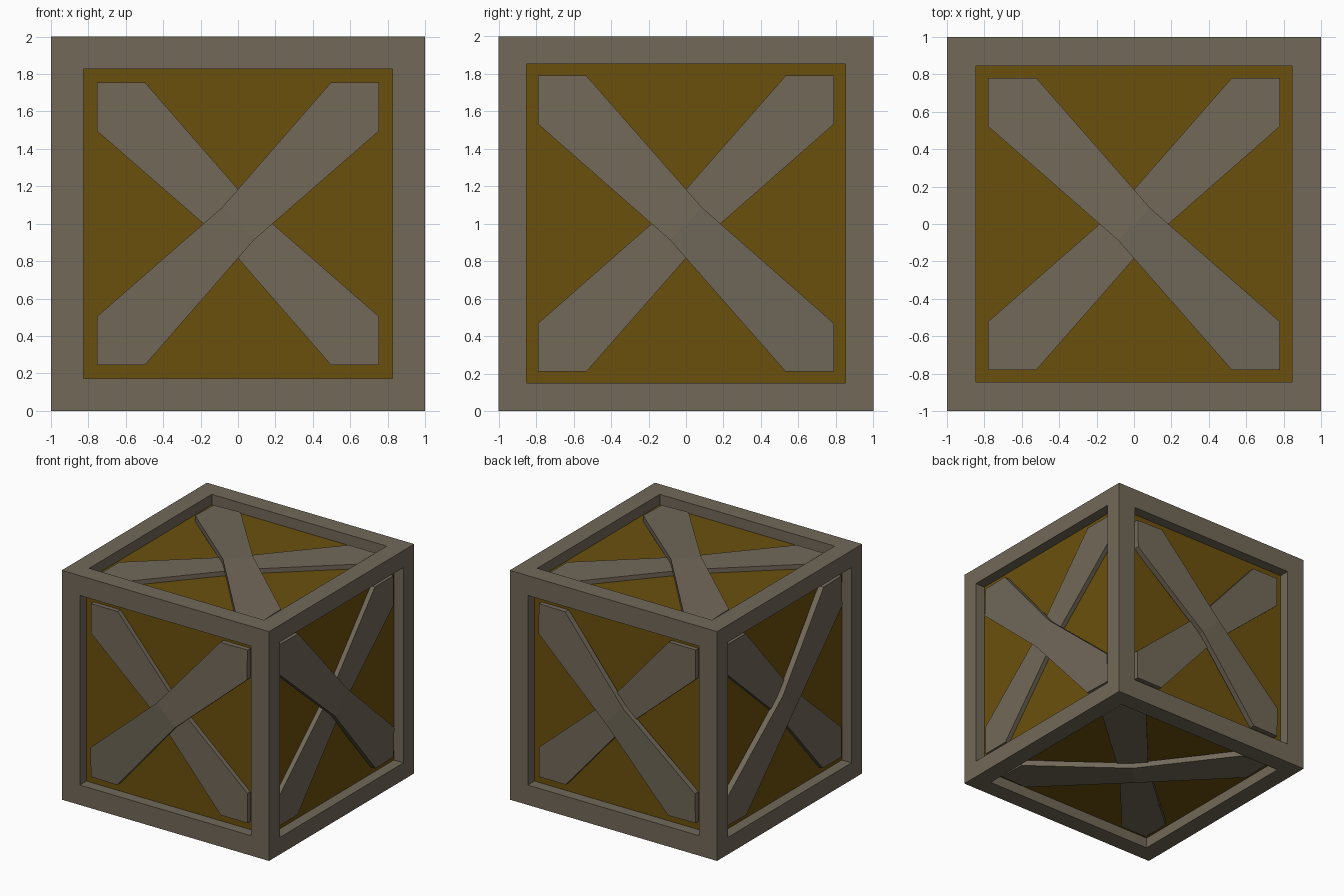
import bpy, bmesh
from mathutils import Vector

if "Cube" in bpy.data.objects:
    bpy.data.objects.remove(bpy.data.objects["Cube"])

def material(name, rgb):
    m = bpy.data.materials.new(name)
    m.diffuse_color = (*rgb, 1)
    m.use_nodes = True
    m.node_tree.nodes["Principled BSDF"].inputs["Base Color"].default_value = m.diffuse_color
    return m

frame_mat = material("weathered grey wood", (0.165, 0.138, 0.098))
panel_mat = material("amber panel", (0.147, 0.081, 0.004))

def finish(bm, name, mat):
    bmesh.ops.translate(bm, verts=bm.verts, vec=(0, 0, 1))
    me = bpy.data.meshes.new(name)
    bm.to_mesh(me)
    bm.free()
    me.materials.append(mat)
    ob = bpy.data.objects.new(name, me)
    bpy.context.collection.objects.link(ob)

# side name: outward normal, in-plane axes, opening half size, diagonal of the upper brace
X, Y, Z = Vector((1, 0, 0)), Vector((0, 1, 0)), Vector((0, 0, 1))
SIDES = {
    "front": (-Y, X, Z, 0.755, 1), "back": (Y, X, Z, 0.755, 1),
    "right": (X, Y, Z, 0.79, -1), "left": (-X, Y, Z, 0.79, -1),
    "top": (Z, X, Y, 0.78, -1), "bottom": (-Z, X, Y, 0.78, -1),
}
PANEL_DEPTH = 0.092

# Outer frame: cube with a window cut into each side
bm = bmesh.new()
bmesh.ops.create_cube(bm, size=2)
bm.normal_update()
for n, u, v, h, s in SIDES.values():
    face = max(bm.faces, key=lambda f: f.normal.dot(n) * 10 + f.calc_center_median().dot(n))
    bmesh.ops.inset_individual(bm, faces=[face], thickness=1 - h)
    bmesh.ops.inset_individual(bm, faces=[face], thickness=0, depth=-0.12)
    bm.faces.remove(face)
finish(bm, "crate_frame", frame_mat)

# Inner panels
bm = bmesh.new()
bmesh.ops.create_cube(bm, size=2 * (1 - PANEL_DEPTH))
finish(bm, "inner_panels", panel_mat)

def brace(name, side, sign, mid_depth, mid_base):
    """Diagonal board, narrow at the waist; the upper one bows out over the lower."""
    n, u, v, h, _ = side
    w, o, end_depth, end_base = 0.086, 0.258, 0.052, PANEL_DEPTH + 0.01
    half = [(-w, w), (h - o, h), (h, h), (h, h - o), (w, -w)]
    outline = half + [(-a, -b) for a, b in half[1:4]]
    bm = bmesh.new()

    def layer(mid, end):
        verts = []
        for a, b in outline:
            t = abs(a + b) / (2 * h)
            verts.append(bm.verts.new(u * a * sign + v * b + n * (1 - mid - (end - mid) * t)))
        return verts

    outer, inner = layer(mid_depth, end_depth), layer(mid_base, end_base)
    for ring in (outer, inner):
        bm.faces.new(ring[:5])
        bm.faces.new(ring[4:] + ring[:1])
    for i in range(8):
        j = (i + 1) % 8
        bm.faces.new((outer[i], outer[j], inner[j], inner[i]))
    bmesh.ops.recalc_face_normals(bm, faces=bm.faces)
    finish(bm, name, frame_mat)

# Crossed braces on every side
for name, side in SIDES.items():
    brace(name + "_lower_brace", side, -side[4], 0.052, PANEL_DEPTH + 0.01)
    brace(name + "_upper_brace", side, side[4], 0.006, 0.056)
